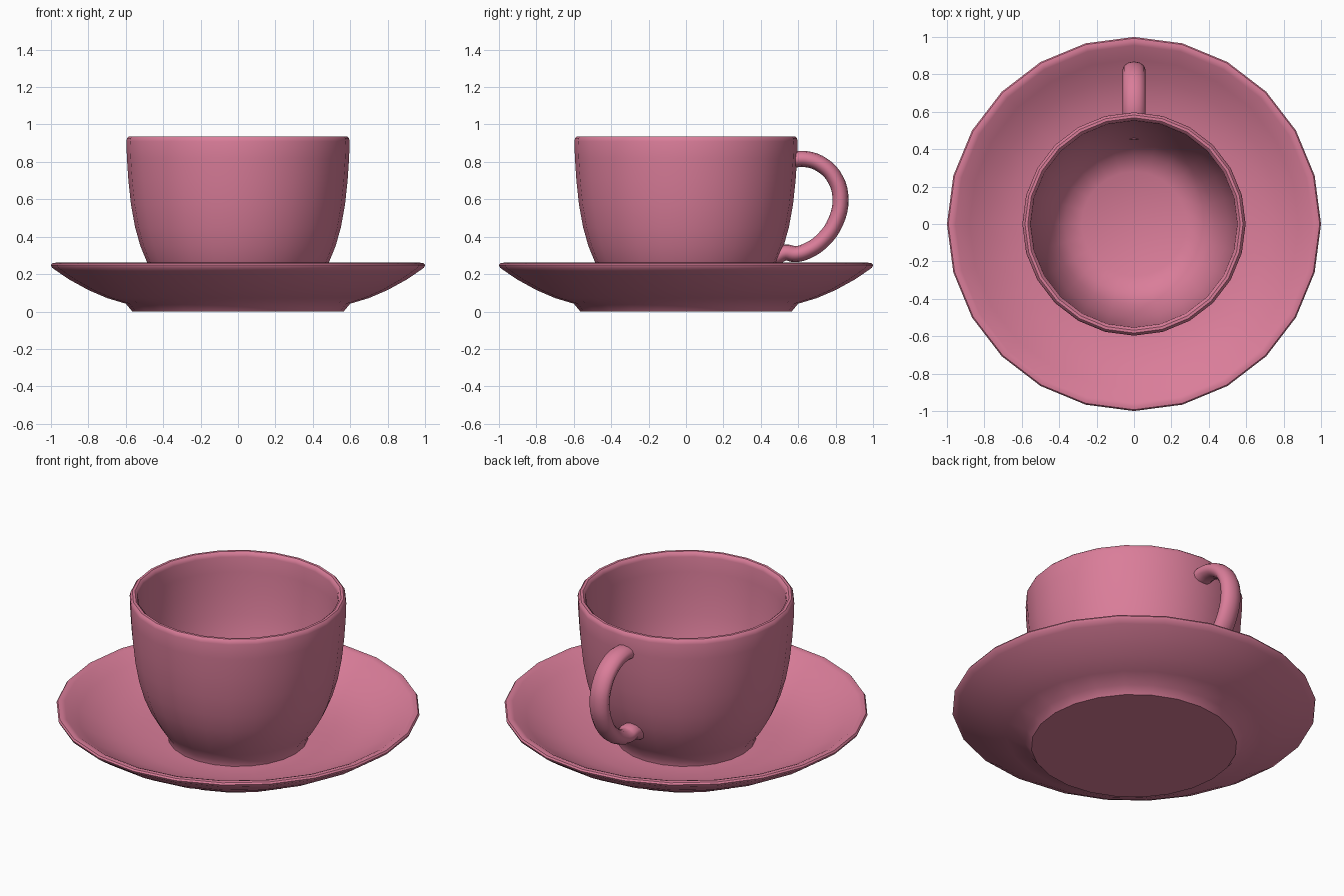
import bpy, bmesh, math
from mathutils import Vector

cube = bpy.data.objects.get("Cube")
if cube:
    bpy.data.objects.remove(cube, do_unlink=True)

PINK = (0.70, 0.205, 0.32, 1.0)
glaze = bpy.data.materials.new("pink_glaze")
glaze.use_nodes = True
glaze.diffuse_color = PINK
glaze.node_tree.nodes["Principled BSDF"].inputs["Base Color"].default_value = PINK


def smooth(obj, angle):
    bpy.ops.object.select_all(action='DESELECT')
    obj.select_set(True)
    bpy.context.view_layer.objects.active = obj
    bpy.ops.object.shade_smooth_by_angle(angle=math.radians(angle))


def lathe(name, profile, sides=24):
    """Turn a (radius, height) profile around the z axis."""
    bm = bmesh.new()
    verts = [bm.verts.new((r, 0, z)) for r, z in profile]
    edges = [bm.edges.new(pair) for pair in zip(verts, verts[1:])]
    bmesh.ops.spin(bm, geom=verts + edges, cent=(0, 0, 0), axis=(0, 0, 1),
                   angle=math.tau, steps=sides, use_merge=True)
    bmesh.ops.remove_doubles(bm, verts=bm.verts, dist=0.0005)
    bmesh.ops.recalc_face_normals(bm, faces=bm.faces)
    mesh = bpy.data.meshes.new(name)
    bm.to_mesh(mesh)
    bm.free()
    mesh.materials.append(glaze)
    obj = bpy.data.objects.new(name, mesh)
    bpy.context.collection.objects.link(obj)
    smooth(obj, 40)
    return obj


# Saucer: foot, flared underside, rounded rim, shallow dish
lathe("saucer", [
    (0, 0), (0.565, 0), (0.60, 0.042), (0.70, 0.072), (0.80, 0.115),
    (0.90, 0.17), (0.97, 0.217), (0.995, 0.235), (1.0, 0.248),
    (0.993, 0.258), (0.975, 0.261), (0.955, 0.254), (0.88, 0.205),
    (0.78, 0.15), (0.68, 0.112), (0.56, 0.085), (0.42, 0.075), (0, 0.075)])

# Cup: foot ring, rounded bowl, soft lip, hollow inside
lathe("cup", [
    (0, 0.075), (0.385, 0.075), (0.39, 0.11), (0.43, 0.165), (0.485, 0.26),
    (0.522, 0.35), (0.55, 0.45), (0.572, 0.57), (0.586, 0.70), (0.594, 0.82),
    (0.597, 0.91), (0.593, 0.927), (0.583, 0.937), (0.568, 0.937),
    (0.556, 0.927), (0.552, 0.91), (0.549, 0.82), (0.54, 0.70),
    (0.526, 0.57), (0.502, 0.45), (0.47, 0.35), (0.43, 0.26),
    (0.37, 0.18), (0.28, 0.14), (0, 0.135)])

# Handle: a loop at the back, wider than it is thick
path = [(0.56, 0.81), (0.64, 0.815), (0.73, 0.782), (0.80, 0.705),
        (0.826, 0.60), (0.80, 0.48), (0.735, 0.385), (0.65, 0.325),
        (0.585, 0.307), (0.53, 0.315), (0.47, 0.285)]
curve = bpy.data.curves.new("handle", 'CURVE')
curve.dimensions = '3D'
curve.bevel_depth = 0.043
curve.bevel_resolution = 4
curve.resolution_u = 4
curve.use_fill_caps = True
spline = curve.splines.new('BEZIER')
spline.bezier_points.add(len(path) - 1)
for point, (y, z) in zip(spline.bezier_points, path):
    point.co = Vector((0, y, z))
    point.handle_left_type = point.handle_right_type = 'AUTO'
curve.materials.append(glaze)
handle = bpy.data.objects.new("handle", curve)
bpy.context.collection.objects.link(handle)
handle.scale.x = 1.42
bpy.ops.object.select_all(action='DESELECT')
handle.select_set(True)
bpy.context.view_layer.objects.active = handle
bpy.ops.object.convert(target='MESH')
handle = bpy.context.view_layer.objects.active
bpy.ops.object.transform_apply(location=False, rotation=False, scale=True)
smooth(handle, 50)
